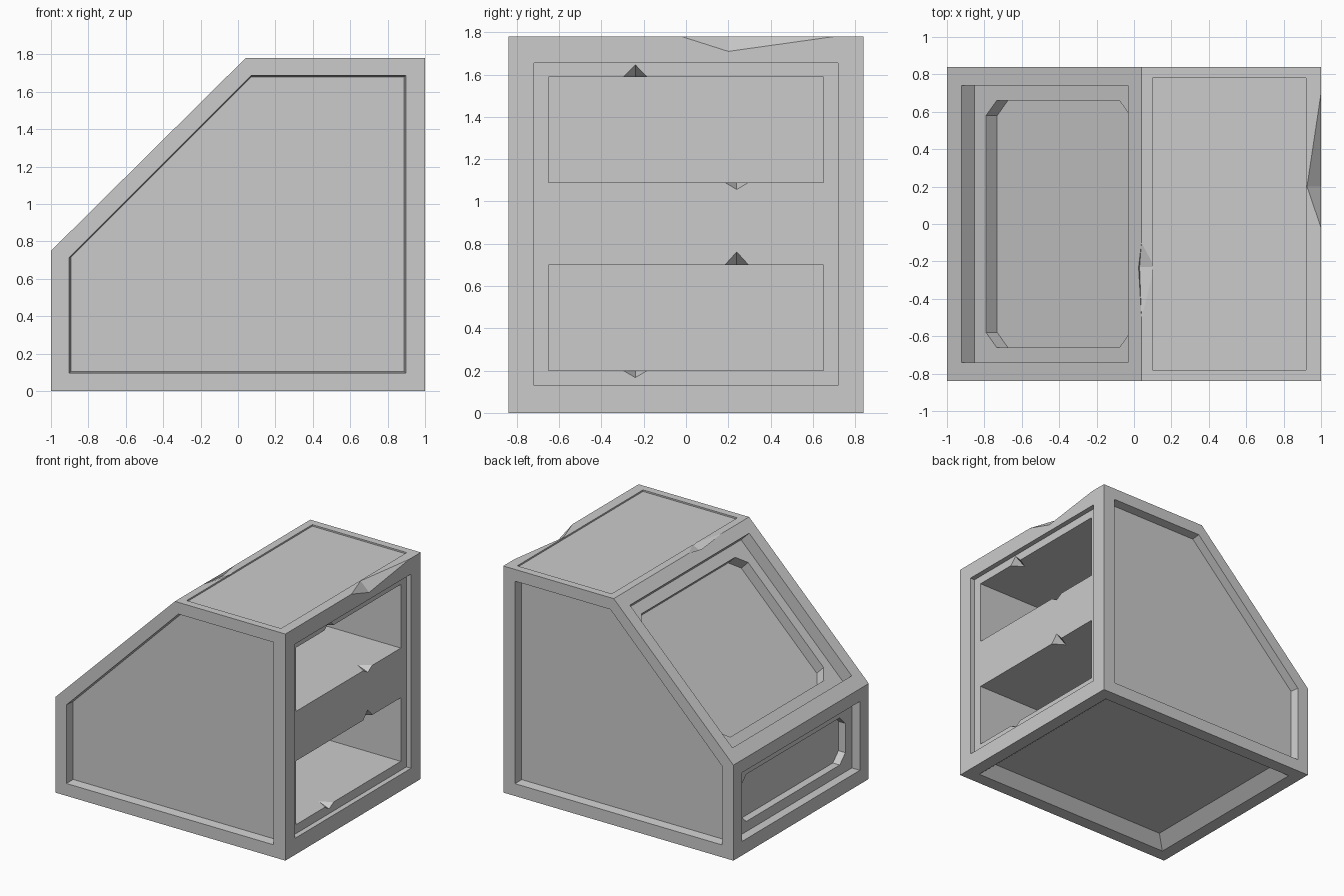
import bpy, bmesh
from mathutils import Vector

if "Cube" in bpy.data.objects:
    bpy.data.objects.remove(bpy.data.objects["Cube"], do_unlink=True)

grey = bpy.data.materials.new("plain grey")
grey.use_nodes = True
colour = (0.6, 0.6, 0.6, 1)
grey.diffuse_color = colour
grey.node_tree.nodes["Principled BSDF"].inputs["Base Color"].default_value = colour

X, Y, Z = Vector((1, 0, 0)), Vector((0, 1, 0)), Vector((0, 0, 1))
W, H = 0.84, 1.78          # half width and height
LIP, KNEE = 0.75, 0.04     # lower and upper end of the slope


def add_object(name, bm):
    bmesh.ops.recalc_face_normals(bm, faces=bm.faces)
    mesh = bpy.data.meshes.new(name)
    bm.to_mesh(mesh)
    bm.free()
    mesh.materials.append(grey)
    obj = bpy.data.objects.new(name, mesh)
    bpy.context.collection.objects.link(obj)
    return obj


def prism(name, outline, origin, u, v, out, depth, taper=1.0):
    """Solid from `out` above the plane (origin, u, v) to `depth` below it."""
    bm = bmesh.new()
    n = u.cross(v)
    mid = Vector((sum(p[0] for p in outline), sum(p[1] for p in outline))) / len(outline)
    rings = []
    for height, scale in ((out, 1.0), (-depth, taper)):
        pts = [mid + (Vector(p) - mid) * scale for p in outline]
        rings.append([bm.verts.new(origin + u * p.x + v * p.y + n * height) for p in pts])
    top, low = rings
    bm.faces.new(top)
    bm.faces.new(low[::-1])
    for i in range(len(top)):
        j = (i + 1) % len(top)
        bm.faces.new((top[i], low[i], low[j], top[j]))
    return add_object(name, bm)


def hull(name, points):
    bm = bmesh.new()
    for p in points:
        bm.verts.new(p)
    bmesh.ops.convex_hull(bm, input=bm.verts)
    return add_object(name, bm)


def rect(u0, u1, v0, v1, c=0.0):
    """Rectangle, with chamfered corners when c is given."""
    if not c:
        return [(u0, v0), (u1, v0), (u1, v1), (u0, v1)]
    return [(u0 + c, v0), (u1 - c, v0), (u1, v0 + c), (u1, v1 - c),
            (u1 - c, v1), (u0 + c, v1), (u0, v1 - c), (u0, v0 + c)]


# Body: the side profile drawn out across the width
profile = [(-1, 0), (1, 0), (1, H), (KNEE, H), (-1, LIP)]
body = prism("cabinet_body", profile, -Y * W, X, Z, 0, 2 * W)
cutters = []


def cut(*args, **kw):
    cutters.append(prism("cutter", *args, **kw))


# Side panels, front and back
panel = [(-0.905, 0.095), (0.9, 0.095), (0.9, 1.69), (0.07, 1.69), (-0.905, 0.715)]
cut(panel, -Y * W, X, Z, 0.02, 0.07, taper=0.987)
cut([(-x, z) for x, z in panel], Y * W, -X, Z, 0.02, 0.07, taper=0.987)

# Top panel, and bottom panel with sloping walls
cut(rect(0.1, 0.92, -0.78, 0.78), Z * H, X, Y, 0.05, 0.012)
cut(rect(-0.9, 0.9, -0.74, 0.74), Vector(), X, -Y, 0.002, 0.083, taper=0.89)

# Sloped panel: frame recess and chamfered inner recess
foot = Vector((-1, 0, LIP))
along = Vector((KNEE, 0, H)) - foot
length = along.length
along.normalize()
cut(rect(-0.74, 0.74, 0.11, length - 0.1), foot, -Y, along, 0.05, 0.1)
cut(rect(-0.66, 0.66, 0.195, length - 0.185, 0.08), foot, -Y, along, 0.05, 0.185)

# Low end panel: frame recess and chamfered inner recess
cut(rect(-0.73, 0.73, 0.11, 0.65), -X, -Y, Z, 0.05, 0.07)
cut(rect(-0.65, 0.65, 0.19, 0.56, 0.07), -X, -Y, Z, 0.05, 0.13)

# Open end: shallow frame recess and two deep compartments
cut(rect(-0.72, 0.72, 0.13, 1.655), X, Y, Z, 0.05, 0.04)
for low, high in ((0.2, 0.7), (1.09, 1.59)):
    cut(rect(-0.65, 0.65, low, high), X, Y, Z, 0.05, 0.8)

# Chips in the compartment edges
for y, z, dz in ((-0.24, 1.59, 0.06), (0.24, 1.09, -0.035),
                 (0.24, 0.7, 0.065), (-0.24, 0.2, -0.035)):
    cutters.append(hull("chip_cutter", [
        (0.965, y - 0.065, z - dz * 0.1), (0.965, y + 0.065, z - dz * 0.1),
        (0.965, y, z + dz), (0.86, y, z - dz * 0.1)]))

# Dents in the top edges
cutters.append(hull("dent_cutter", [
    (1, -0.02, H), (1, 0.7, H), (1, 0.2, 1.71), (0.925, 0.2, H), (1.05, 0.25, 1.84)]))
cutters.append(hull("dent_cutter", [
    (KNEE, -0.5, H), (KNEE, -0.1, H), (0.11, -0.23, H), (0.03, -0.23, 1.745), (0, -0.24, 1.85)]))

# Carve the body and drop the cutters
for cutter in cutters:
    mod = body.modifiers.new("carve", "BOOLEAN")
    mod.operation, mod.solver, mod.object = "DIFFERENCE", "EXACT", cutter
    cutter.hide_render = True
bpy.context.view_layer.update()
carved = bpy.data.meshes.new_from_object(
    body.evaluated_get(bpy.context.evaluated_depsgraph_get()))
body.modifiers.clear()
body.data = carved
carved.materials.clear()
carved.materials.append(grey)
for poly in carved.polygons:
    poly.material_index = 0
for cutter in cutters:
    bpy.data.objects.remove(cutter, do_unlink=True)
